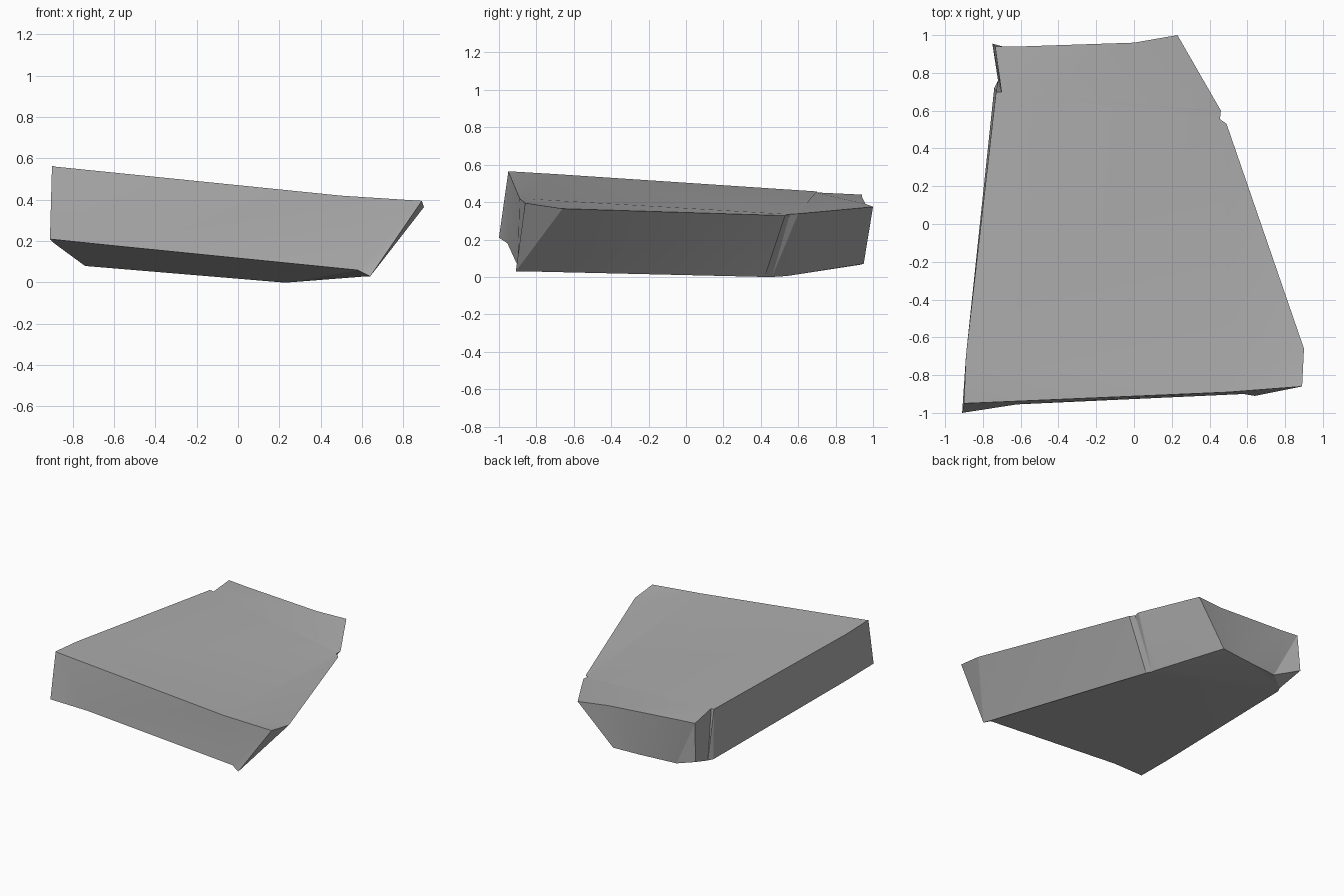
import bpy, bmesh, math

cube = bpy.data.objects.get("Cube")
if cube:
    bpy.data.objects.remove(cube, do_unlink=True)

# Stone colour
stone = bpy.data.materials.new("grey stone")
stone.use_nodes = True
colour = (0.42, 0.42, 0.42, 1)
stone.diffuse_color = colour
stone.node_tree.nodes["Principled BSDF"].inputs["Base Color"].default_value = colour

# Corners of the slab, anticlockwise: upper point over lower point
CORNERS = {
    "front_left": ((-.90, -.95, .565), (-.91, -1.0, .21)),
    "chip_end": ((-.88, -.949, .56), (-.62, -.955, .18)),
    "front_right": ((.50, -.89, .42), (.58, -.90, .06)),
    "corner_front": ((.89, -.86, .395), (.64, -.91, .03)),
    "corner_back": ((.90, -.66, .365), (.625, -.87, .03)),
    "notch_front": ((.49, .53, .328), (.24, .42, 0)),
    "notch_inner": ((.455, .555, .335), (.22, .46, 0)),
    "notch_back": ((.46, .60, .338), (.19, .54, .005)),
    "back_right": ((.23, 1.0, .375), (-.04, .95, .07)),
    "back_middle": ((0, .96, .39), (-.25, .93, .065)),
    "back_flank": ((-.60, .94, .43), (-.55, .90, .065)),
    "back_left": ((-.735, .94, .44), (-.75, .955, .15)),
    "step_inner": ((-.70, .69, .452), (-.72, .76, .08)),
    "step_outer": ((-.73, .70, .457), (-.74, .72, .08)),
    "left_side": ((-.89, -.70, .55), (-.89, -.70, .19)),
}
names = list(CORNERS)
bm = bmesh.new()
top = [bm.verts.new(CORNERS[n][0]) for n in names]
base = [bm.verts.new(CORNERS[n][1]) for n in names]
count = len(names)

# Side walls, each split along one diagonal
for i in range(count):
    j = (i + 1) % count
    bm.faces.new((base[i], base[j], top[j]))
    bm.faces.new((base[i], top[j], top[i]))


def cap(ring, picked, flip=False):
    """Fill one patch of the upper or lower surface."""
    loop = [ring[names.index(n)] for n in picked]
    bm.faces.new(loop[::-1] if flip else loop)


# Upper surface: main sheet, raised front corner and tilted back block
notch = names.index("notch_back")
step = names.index("step_inner")
back = names[notch:step + 1]
main = names[:notch + 1] + names[step:]
cap(top, [n for n in main if n != "corner_front"])
cap(top, ["front_right", "corner_front", "corner_back"])
cap(top, back)

# Lower surface: main sheet and the rising back block
cap(base, main, flip=True)
cap(base, back, flip=True)

bmesh.ops.triangulate(bm, faces=[f for f in bm.faces if len(f.verts) > 4])
bmesh.ops.recalc_face_normals(bm, faces=bm.faces)
mesh = bpy.data.meshes.new("stone_slab")
bm.to_mesh(mesh)
bm.free()
mesh.materials.append(stone)

slab = bpy.data.objects.new("stone_slab", mesh)
bpy.context.collection.objects.link(slab)
bpy.ops.object.select_all(action="DESELECT")
slab.select_set(True)
bpy.context.view_layer.objects.active = slab
bpy.ops.object.shade_smooth_by_angle(angle=math.radians(15))
